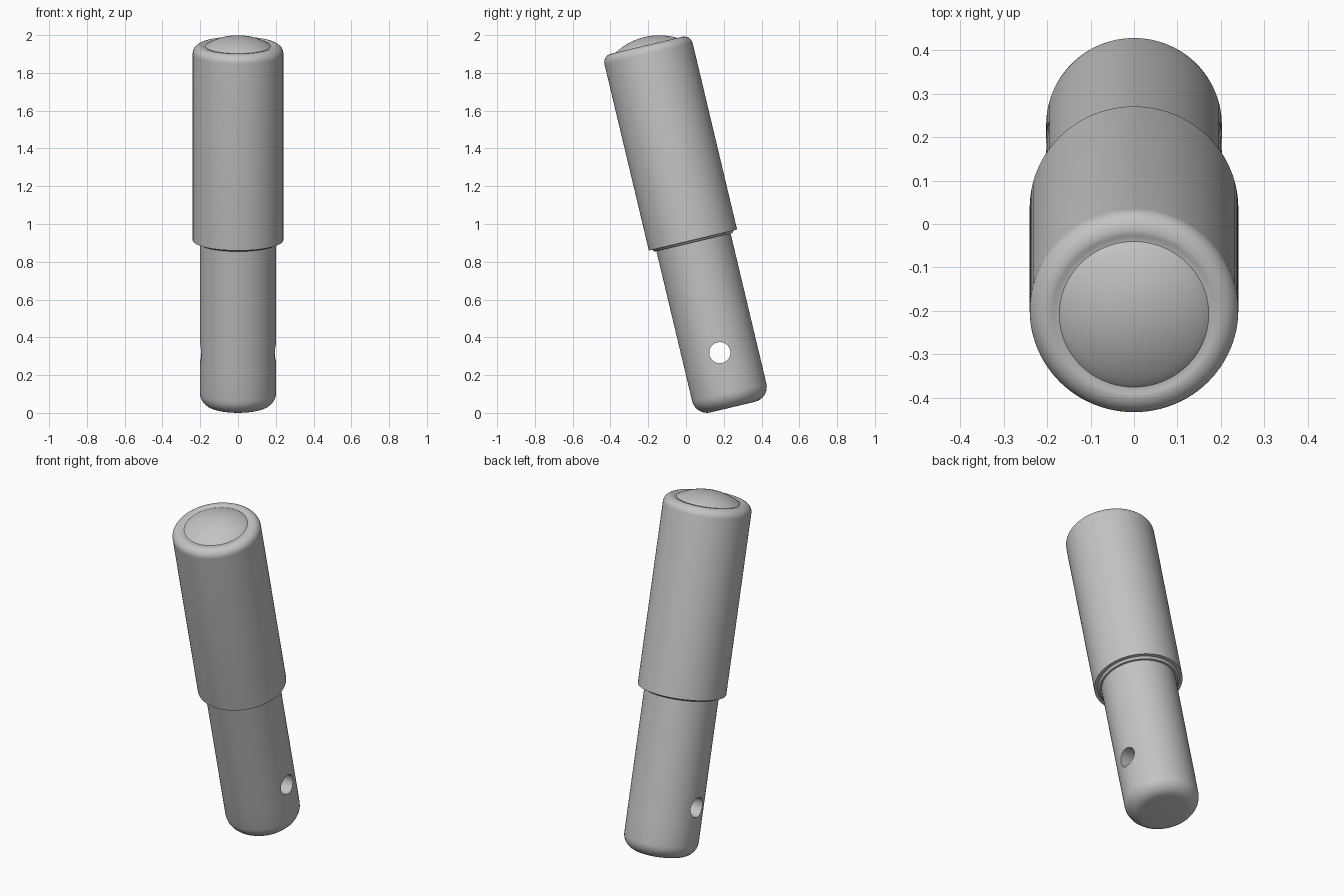
import bpy, bmesh
from math import sin, cos, pi, radians, sqrt
from mathutils import Matrix, Vector

cube = bpy.data.objects.get("Cube")
if cube:
    bpy.data.objects.remove(cube, do_unlink=True)

TILT = radians(13.4)
# Lean of the whole pin; the local origin is the collar step on the axis
PLACE = Matrix.Translation((0, 0.037, 0.915)) @ Matrix.Rotation(TILT, 4, 'X')

steel = bpy.data.materials.new("plain_grey_metal")
steel.use_nodes = True
grey = (0.55, 0.55, 0.55, 1)
steel.diffuse_color = grey
steel.node_tree.nodes["Principled BSDF"].inputs["Base Color"].default_value = grey


def arc(r, z, radius, start, end, steps=8):
    """Profile points on an arc about (r, z), angles in degrees."""
    angles = [radians(start + (end - start) * i / steps) for i in range(steps + 1)]
    return [(r + radius * cos(a), z + radius * sin(a)) for a in angles]


def make_object(name, bm):
    bmesh.ops.recalc_face_normals(bm, faces=bm.faces[:])
    mesh = bpy.data.meshes.new(name)
    bm.to_mesh(mesh)
    bm.free()
    mesh.materials.append(steel)
    obj = bpy.data.objects.new(name, mesh)
    bpy.context.collection.objects.link(obj)
    obj.matrix_world = PLACE
    return obj


def lathe(name, profile, sides=96):
    bm = bmesh.new()
    verts = [bm.verts.new((r, 0, z)) for r, z in profile]
    edges = [bm.edges.new(pair) for pair in zip(verts, verts[1:])]
    bmesh.ops.spin(bm, geom=verts + edges, cent=(0, 0, 0), axis=(0, 0, 1),
                   angle=2 * pi, steps=sides)
    bmesh.ops.remove_doubles(bm, verts=bm.verts[:], dist=0.0001)
    return make_object(name, bm)


def select_only(obj):
    bpy.ops.object.select_all(action='DESELECT')
    obj.select_set(True)
    bpy.context.view_layer.objects.active = obj


# Lower shaft with a rounded foot
SHAFT_R, FOOT, FILLET = 0.202, -0.909, 0.08
shaft = lathe("lower_shaft",
              [(0, FOOT)]
              + arc(SHAFT_R - FILLET, FOOT + FILLET, FILLET, -90, 0)
              + [(SHAFT_R, -0.70), (SHAFT_R, -0.52), (SHAFT_R, 0.1), (0, 0.1)])

# Cross hole through the shaft
bm = bmesh.new()
bmesh.ops.create_cone(bm, cap_ends=True, segments=48, radius1=0.056, radius2=0.056,
                      depth=0.6, matrix=Matrix.Translation((0, 0, -0.613))
                      @ Matrix.Rotation(pi / 2, 4, 'Y'))
cutter = make_object("hole_cutter", bm)
cutter.hide_render = True
drill = shaft.modifiers.new("cross_hole", 'BOOLEAN')
drill.operation = 'DIFFERENCE'
drill.solver = 'EXACT'
drill.object = cutter
bpy.context.view_layer.update()
select_only(shaft)
bpy.ops.object.modifier_apply(modifier=drill.name)
bpy.data.objects.remove(cutter, do_unlink=True)

# Upper sleeve: stepped underside, rounded rim, shallow groove and domed cap
SLEEVE_R, RIM, ROUND = 0.24, 1.06, 0.045
APEX, DOME_R = 1.105, 0.335
dome = [(r, APEX - DOME_R + sqrt(DOME_R ** 2 - r ** 2))
        for r in (0.164 * (1 - i / 12) for i in range(13))]
sleeve = lathe("upper_sleeve",
               [(0, -0.012), (0.212, -0.012), (0.222, 0), (SLEEVE_R, 0)]
               + arc(SLEEVE_R - ROUND, RIM - ROUND, ROUND, 0, 90)
               + [(0.188, 1.059), (0.18, 1.056), (0.172, 1.056)]
               + dome)

for part in (shaft, sleeve):
    select_only(part)
    bpy.ops.object.shade_smooth_by_angle(angle=radians(32))
